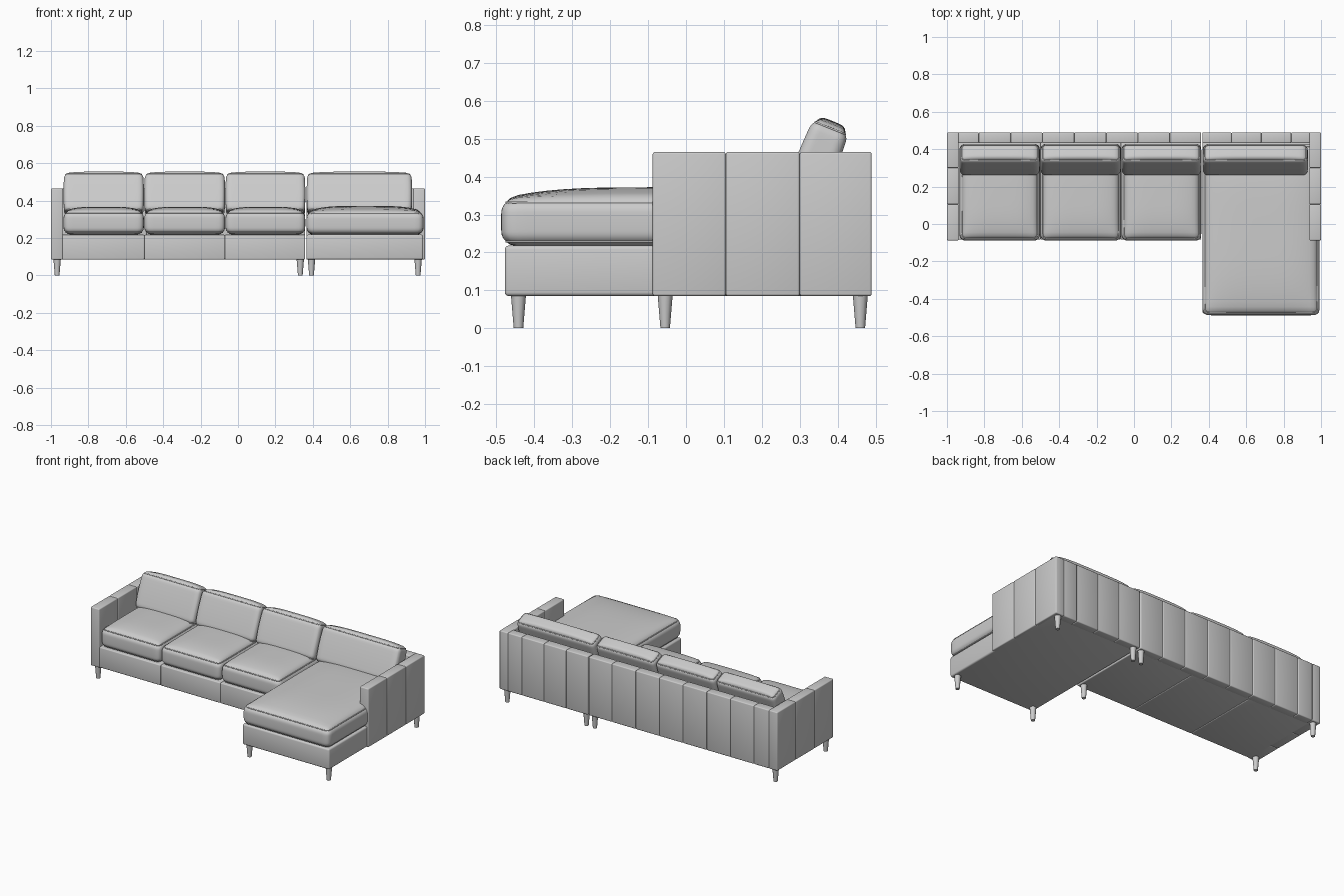
import bpy, bmesh, math
from mathutils import Vector, Matrix

old = bpy.data.objects.get("Cube")
if old:
    bpy.data.objects.remove(old, do_unlink=True)

grey = bpy.data.materials.new("grey upholstery")
grey.use_nodes = True
colour = (0.6, 0.6, 0.6, 1)
grey.diffuse_color = colour
grey.node_tree.nodes["Principled BSDF"].inputs["Base Color"].default_value = colour


def finish(name, bm, angle=40):
    mesh = bpy.data.meshes.new(name)
    bm.to_mesh(mesh)
    bm.free()
    mesh.materials.append(grey)
    ob = bpy.data.objects.new(name, mesh)
    bpy.context.collection.objects.link(ob)
    bpy.ops.object.select_all(action="DESELECT")
    ob.select_set(True)
    bpy.context.view_layer.objects.active = ob
    bpy.ops.object.shade_smooth_by_angle(angle=math.radians(angle))
    return ob


def add_box(bm, lo, hi, bevel):
    lo, hi = Vector(lo), Vector(hi)
    part = bmesh.new()
    bmesh.ops.create_cube(part, size=1)
    for v in part.verts:
        v.co = (lo + hi) / 2 + v.co * (hi - lo)
    bmesh.ops.bevel(part, geom=part.edges[:], offset=bevel, segments=3,
                    profile=0.5, affect="EDGES")
    temp = bpy.data.meshes.new("temp")
    part.to_mesh(temp)
    part.free()
    bm.from_mesh(temp)
    bpy.data.meshes.remove(temp)


def panels(name, lo, hi, axis=0, cuts=(), bevel=0.006):
    """Row of upholstered panels, split by seams at the given positions."""
    bm = bmesh.new()
    stops = [lo[axis], *cuts, hi[axis]]
    for a, b in zip(stops, stops[1:]):
        p, q = list(lo), list(hi)
        p[axis], q[axis] = a, b
        add_box(bm, p, q, bevel)
    finish(name, bm)


def even(a, b, count):
    return [a + (b - a) * i / count for i in range(1, count)]


def cushion(name, centre, size, radius, crown, tilt=0, under=0.2):
    """Rounded pillow whose top swells by crown, with two piping seams."""
    half = Vector(size) / 2
    place = Matrix.Translation(centre) @ Matrix.Rotation(tilt, 4, "X")
    bm = bmesh.new()
    bmesh.ops.create_cube(bm, size=2)
    bmesh.ops.subdivide_edges(bm, edges=bm.edges[:], cuts=21, use_grid_fill=True)
    for v in bm.verts:
        u = [math.sin(c * math.pi / 2) for c in v.co]
        p = Vector([c * h for c, h in zip(u, half)])
        core = Vector([max(radius - h, min(h - radius, c)) for c, h in zip(p, half)])
        if (p - core).length > 1e-6:
            p = core + (p - core).normalized() * radius
        swell = (1 - u[0] ** 4) * (1 - u[1] ** 4)
        p.z += crown * swell * u[2] * (1 if u[2] > 0 else under)
        # sides puff out a little at mid height
        puff = 0.004 * (1 - u[2] ** 2)
        p.x += puff * u[0]
        p.y += puff * u[1]
        v.co = place @ p
    finish(name, bm, 60)

    # piping follows a rounded rectangle just inside the shoulders
    for side, word in ((1, "top"), (-1, "bottom")):
        curve = bpy.data.curves.new(name + "_piping", "CURVE")
        curve.dimensions = "3D"
        curve.bevel_depth = 0.003
        curve.bevel_resolution = 1
        spline = curve.splines.new("POLY")
        inset = radius * 0.29
        pts = []
        for k, (sx, sy) in enumerate(((1, 1), (-1, 1), (-1, -1), (1, -1))):
            for j in range(5):
                a = math.pi / 2 * (k + j / 4)
                r = radius * 0.71
                pts.append(place @ Vector((
                    sx * (half.x - radius) + r * math.cos(a),
                    sy * (half.y - radius) + r * math.sin(a),
                    side * (half.z - inset))))
        spline.points.add(len(pts) - 1)
        for point, co in zip(spline.points, pts):
            point.co = (*co, 1)
        spline.use_cyclic_u = True
        curve.materials.append(grey)
        ob = bpy.data.objects.new(f"{name}_{word}_piping", curve)
        bpy.context.collection.objects.link(ob)


FLOOR, DECK, RIM = 0.085, 0.218, 0.465
FRONT, BACK, WALL = -0.088, 0.49, 0.432
SPLIT = 0.362

# Bases
panels("main_base", (-0.95, FRONT + 0.004, FLOOR), (SPLIT - 0.003, 0.45, DECK),
       0, (-0.5, -0.07))
panels("chaise_base", (SPLIT + 0.003, -0.478, FLOOR), (0.99, 0.45, DECK), bevel=0.01)

# Arms, with two seams each
for name, x0, x1 in (("right_arm", -1, -0.937), ("left_arm", 0.937, 1)):
    panels(name, (x0, FRONT, FLOOR), (x1, BACK, RIM), 1, (0.105, 0.3))

# Backrests in vertical panels
panels("main_backrest", (-0.94, WALL, FLOOR), (SPLIT - 0.003, BACK, RIM), 0,
       even(-1, SPLIT, 8))
panels("chaise_backrest", (SPLIT + 0.003, WALL, FLOOR), (0.94, BACK, RIM), 0,
       even(SPLIT, 1, 4))

# Seat and back cushions
seats = [(-0.932, -0.504), (-0.5, -0.07), (-0.066, 0.359)]
for i, (a, b) in enumerate(seats, 1):
    cushion(f"seat_cushion_{i}", ((a + b) / 2, 0.17, 0.282),
            (b - a - 0.006, 0.51, 0.122), 0.032, 0.024)
cushion("chaise_cushion", (0.679, -0.03, 0.28), (0.62, 0.908, 0.124), 0.035, 0.03)
for i, (a, b) in enumerate(seats + [(0.368, 0.93)], 1):
    cushion(f"back_cushion_{i}", ((a + b) / 2, 0.342, 0.432),
            (b - a - 0.006, 0.1, 0.222), 0.026, 0.012, -math.radians(22))

# Tapered legs
spots = [(x, 0.46) for x in (-0.967, 0.333, 0.393, 0.963)]
spots += [(-0.967, -0.055), (0.333, -0.055), (0.393, -0.442), (0.963, -0.442)]
for i, (x, y) in enumerate(spots, 1):
    bm = bmesh.new()
    bmesh.ops.create_cone(bm, cap_ends=True, segments=12, radius1=0.0125,
                          radius2=0.02, depth=0.09,
                          matrix=Matrix.Translation((x, y, 0.045)))
    finish(f"leg_{i}", bm)
